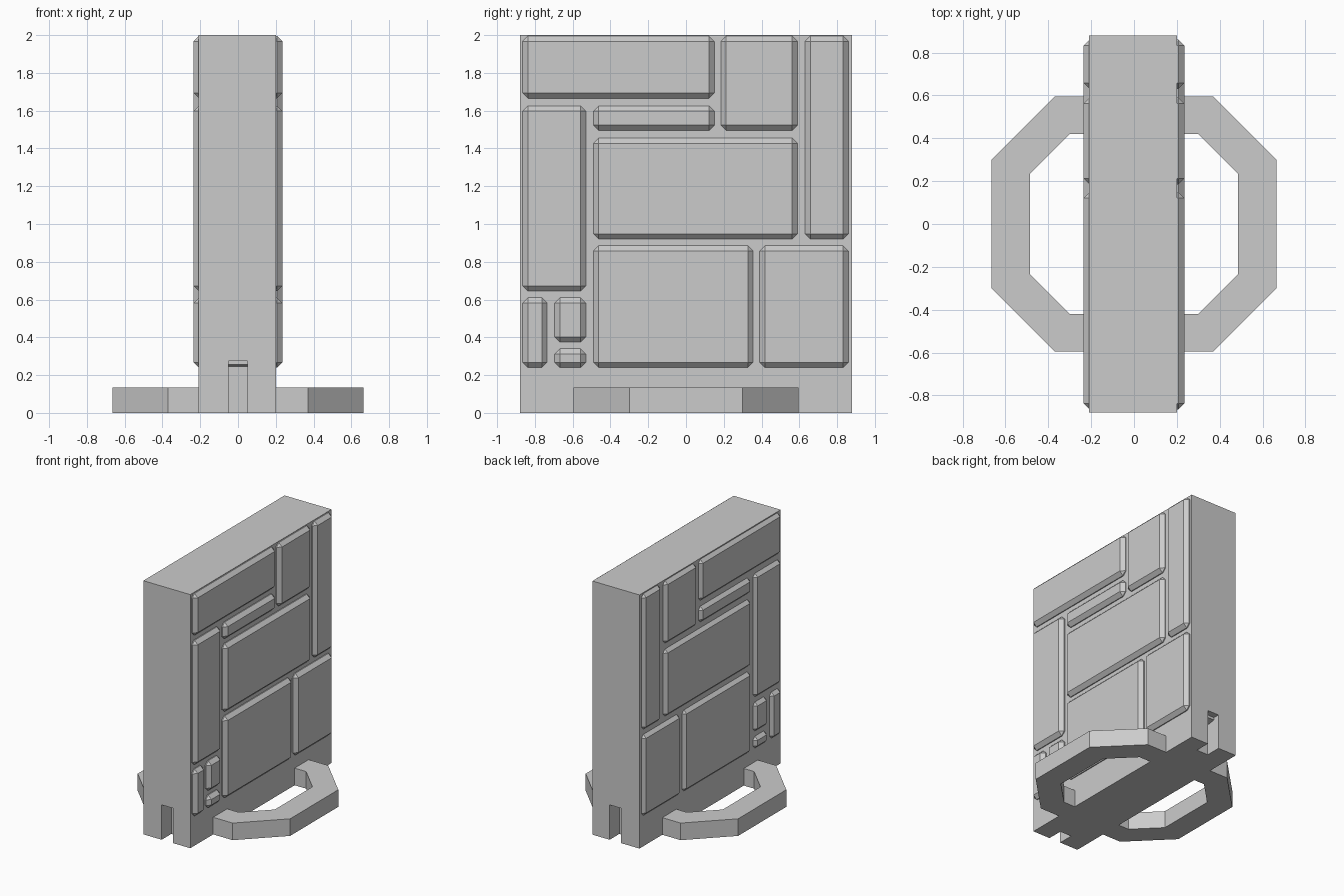
import bpy
import bmesh
from mathutils import Vector

if "Cube" in bpy.data.objects:
    bpy.data.objects.remove(bpy.data.objects["Cube"], do_unlink=True)

GREY = (0.6, 0.6, 0.6, 1.0)
material = bpy.data.materials.new("plain grey")
material.use_nodes = True
material.diffuse_color = GREY
material.node_tree.nodes["Principled BSDF"].inputs["Base Color"].default_value = GREY


def add_object(name, bm):
    bmesh.ops.recalc_face_normals(bm, faces=bm.faces)
    mesh = bpy.data.meshes.new(name)
    bm.to_mesh(mesh)
    bm.free()
    mesh.materials.append(material)
    obj = bpy.data.objects.new(name, mesh)
    bpy.context.collection.objects.link(obj)
    return obj


def prism(name, points, direction):
    """Extrude a flat outline along a direction."""
    bm = bmesh.new()
    face = bm.faces.new([bm.verts.new(p) for p in points])
    result = bmesh.ops.extrude_face_region(bm, geom=[face], use_keep_orig=True)
    moved = [v for v in result["geom"] if isinstance(v, bmesh.types.BMVert)]
    bmesh.ops.translate(bm, verts=moved, vec=Vector(direction))
    return add_object(name, bm)


def box(name, low, high, bevel=0.0):
    low, high = Vector(low), Vector(high)
    bm = bmesh.new()
    bmesh.ops.create_cube(bm, size=1)
    for v in bm.verts:
        v.co = (low + high) / 2 + v.co * (high - low)
    if bevel:
        bmesh.ops.bevel(bm, geom=bm.edges[:], offset=bevel, segments=1, affect="EDGES")
    return add_object(name, bm)


# Upright slab
BACK, FRONT, HALF_Y = -0.21, 0.2, 0.88
slab = box("slab", (BACK, -HALF_Y, 0), (FRONT, HALF_Y, 2))

# Stepped slots at the foot of both ends
slot_profile = [(-0.1, -0.1), (-0.1, 0.275), (0.05, 0.275), (0.05, 0.255),
                (0.12, 0.245), (0.12, -0.1)]
for end in (-1, 1):
    outline = [(-0.05, end * (HALF_Y - depth), z) for depth, z in slot_profile]
    cutter = prism("slot_cutter", outline, (0.1, 0, 0))
    cutter.hide_render = True
    cut = slab.modifiers.new("slot", "BOOLEAN")
    cut.operation = "DIFFERENCE"
    cut.solver = "EXACT"
    cut.object = cutter
    bpy.context.view_layer.objects.active = slab
    bpy.ops.object.modifier_apply(modifier=cut.name)
    bpy.data.objects.remove(cutter, do_unlink=True)

# Bevelled panels on both broad sides: y range, z range
panels = {
    "top_long_panel": (-0.865, 0.15, 1.665, 1.995),
    "top_square_panel": (0.185, 0.59, 1.495, 1.995),
    "tall_narrow_panel": (0.63, 0.86, 0.92, 1.995),
    "tall_wide_panel": (-0.865, -0.53, 0.645, 1.625),
    "thin_bar_panel": (-0.49, 0.15, 1.495, 1.625),
    "middle_panel": (-0.49, 0.59, 0.92, 1.455),
    "lower_large_panel": (-0.49, 0.355, 0.24, 0.885),
    "lower_side_panel": (0.39, 0.86, 0.24, 0.885),
    "small_upright_panel": (-0.865, -0.735, 0.24, 0.61),
    "small_square_panel": (-0.695, -0.53, 0.375, 0.61),
    "small_flat_panel": (-0.695, -0.53, 0.24, 0.34),
}
for side, label in ((1, "right"), (-1, "left")):
    for name, (y0, y1, z0, z1) in panels.items():
        inner, outer = sorted((side * 0.14, side * 0.235))
        box(f"{name}_{label}", (inner, y0, z0), (outer, y1, z1), bevel=0.028)

# Angular hoop feet, one on each broad side
half_hoop = [(0.37, 0.595), (0.665, 0.3)]
half_hole = [(0.485, 0.235), (0.3, 0.42)]
for side, root, label in ((1, FRONT, "right"), (-1, -BACK, "left")):
    upper = [(root, 0.595)] + half_hoop
    lower = half_hole + [(root, 0.42)]
    outer = upper + [(x, -y) for x, y in reversed(upper)]
    hole = [(x, -y) for x, y in reversed(lower)] + lower
    prism(f"hoop_foot_{label}", [(side * x, y, 0) for x, y in outer + hole], (0, 0, 0.135))
